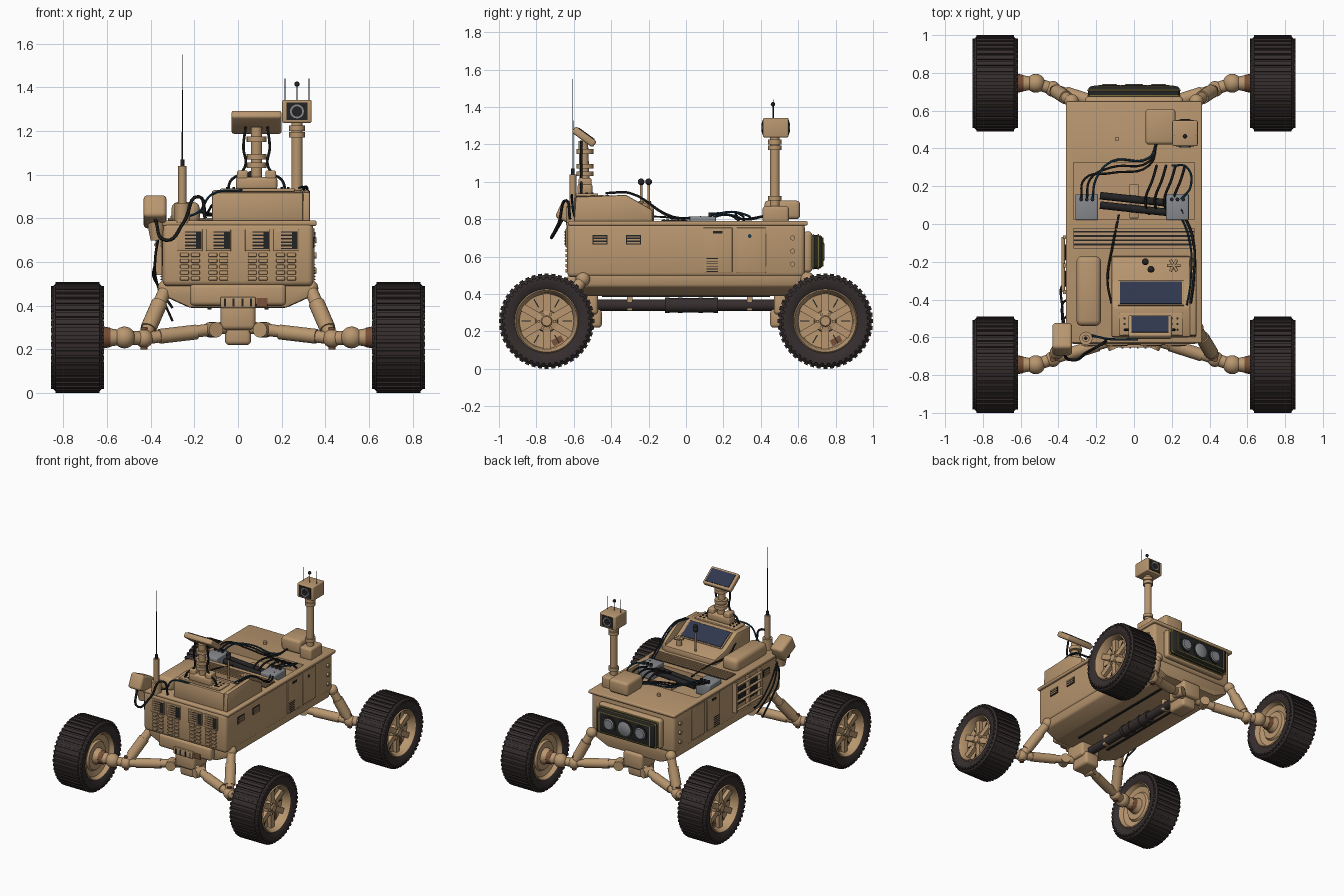
import bpy, bmesh, math
from mathutils import Vector, Matrix

default_cube = bpy.data.objects.get("Cube")
if default_cube:
    bpy.data.objects.remove(default_cube)


def material(name, red, green, blue):
    mat = bpy.data.materials.new(name)
    mat.use_nodes = True
    mat.diffuse_color = (red, green, blue, 1)
    shader = mat.node_tree.nodes["Principled BSDF"]
    shader.inputs["Base Color"].default_value = (red, green, blue, 1)
    shader.inputs["Roughness"].default_value = 0.7
    return mat


TAN = material("desert tan", .48, .307, .16)
RUBBER = material("tyre rubber", .037, .027, .027)
BLACK = material("black plastic", .018, .017, .018)
SCREEN = material("screen blue", .028, .038, .075)
GREY = material("light grey", .24, .25, .27)
RUST = material("rust brown", .19, .08, .04)
BLUE = material("blue cable", .01, .045, .08)
YELLOW = material("olive yellow", .30, .25, .06)


def finish(name, bm, mat):
    bmesh.ops.recalc_face_normals(bm, faces=bm.faces)
    mesh = bpy.data.meshes.new(name)
    bm.to_mesh(mesh)
    bm.free()
    mesh.materials.append(mat)
    obj = bpy.data.objects.new(name, mesh)
    bpy.context.collection.objects.link(obj)
    return obj


def box(name, center, size, mat, bevel=0, tilt=0):
    bm = bmesh.new()
    bmesh.ops.create_cube(bm, size=1, matrix=Matrix.Diagonal((*size, 1)))
    if bevel:
        bmesh.ops.bevel(bm, geom=bm.edges[:], offset=bevel, segments=3, profile=.5, affect='EDGES')
    bm.transform(Matrix.Translation(center) @ Matrix.Rotation(math.radians(tilt), 4, 'X'))
    return finish(name, bm, mat)


def rod(name, start, end, radius, mat, end_radius=None, sides=20):
    start, end = Vector(start), Vector(end)
    turn = (end - start).to_track_quat('Z', 'Y').to_matrix().to_4x4()
    bm = bmesh.new()
    bmesh.ops.create_cone(bm, cap_ends=True, segments=sides, radius1=radius,
                          radius2=radius if end_radius is None else end_radius,
                          depth=(end - start).length,
                          matrix=Matrix.Translation((start + end) / 2) @ turn)
    return finish(name, bm, mat)


def ball(name, center, radius, mat):
    bm = bmesh.new()
    bmesh.ops.create_uvsphere(bm, u_segments=20, v_segments=12, radius=radius,
                              matrix=Matrix.Translation(center))
    return finish(name, bm, mat)


def prism(name, outline, along, low, high, mat, bevel=0):
    bm = bmesh.new()
    place = (lambda a, b: (low, a, b)) if along == 'X' else (lambda a, b: (a, low, b))
    face = bm.faces.new([bm.verts.new(place(a, b)) for a, b in outline])
    moved = bmesh.ops.extrude_face_region(bm, geom=[face])["geom"]
    shift = Vector((high - low, 0, 0) if along == 'X' else (0, high - low, 0))
    bmesh.ops.translate(bm, vec=shift, verts=[v for v in moved if isinstance(v, bmesh.types.BMVert)])
    if bevel:
        bmesh.ops.bevel(bm, geom=bm.edges[:], offset=bevel, segments=2, profile=.5, affect='EDGES')
    return finish(name, bm, mat)


def lathe(name, center, side, profile, mat):
    """Turn (offset, radius) points about the x axis."""
    bm = bmesh.new()
    verts = [bm.verts.new((side * offset, 0, radius)) for offset, radius in profile]
    edges = [bm.edges.new(pair) for pair in zip(verts, verts[1:])]
    bmesh.ops.spin(bm, geom=verts + edges, axis=(1, 0, 0), cent=(0, 0, 0),
                   angle=math.tau, steps=48, use_merge=True)
    bmesh.ops.remove_doubles(bm, verts=bm.verts[:], dist=.0005)
    bm.transform(Matrix.Translation(center))
    return finish(name, bm, mat)


def radial(name, center, count, offset, size, mat, phase=0):
    """Ring of boxes about the x axis, all in one mesh."""
    bm = bmesh.new()
    for i in range(count):
        spin = Matrix.Rotation(math.tau * (i + phase) / count, 4, 'X')
        bmesh.ops.create_cube(bm, size=1, matrix=Matrix.Translation(center) @ spin
                              @ Matrix.Translation(offset) @ Matrix.Diagonal((*size, 1)))
    return finish(name, bm, mat)


def cable(name, points, mat, radius=.006):
    curve = bpy.data.curves.new(name, 'CURVE')
    curve.dimensions = '3D'
    curve.materials.append(mat)
    curve.bevel_depth, curve.bevel_resolution, curve.resolution_u = radius, 1, 6
    spline = curve.splines.new('BEZIER')
    spline.bezier_points.add(len(points) - 1)
    for knot, co in zip(spline.bezier_points, points):
        knot.co = co
        knot.handle_left_type = knot.handle_right_type = 'AUTO'
    bpy.context.collection.objects.link(bpy.data.objects.new(name, curve))


# Hull with an open equipment bay
hull = box("hull", (0, 0, .635), (.69, 1.27, .29), TAN, .025)
lid = box("deck_lid", (0, .01, .778), (.72, 1.28, .024), TAN, .008)
cutter = box("bay_cutter", (0, .175, .80), (.64, .30, .16), TAN)
cutter.hide_render = True
for part in (hull, lid):
    cut = part.modifiers.new("bay", 'BOOLEAN')
    cut.operation, cut.object, cut.solver = 'DIFFERENCE', cutter, 'EXACT'
    bpy.context.view_layer.objects.active = part
    bpy.ops.object.modifier_apply(modifier=cut.name)
bpy.data.objects.remove(cutter)
prism("belly", [(-.34, .51), (-.33, .44), (-.22, .39), (.22, .39), (.33, .44), (.34, .51)],
      'Y', -.59, .62, TAN, .012)
for side in (-1, 1):
    box("belly_groove", (side * .13, 0, .388), (.018, .9, .008), BLACK)
box("front_bumper", (0, -.61, .45), (.44, .06, .10), TAN, .02)
box("bumper_plate", (0, -.645, .415), (.16, .02, .05), TAN, .005)
box("bumper_rust_patch", (.11, -.638, .415), (.05, .008, .04), RUST)
for x in (-.06, -.02, .02, .06):
    box("bumper_slot", (x, -.655, .415), (.01, .006, .035), BLACK)

# Front vents and louvre tiles
for x in (-.22, -.09, .09, .22):
    box("vent_frame", (x, -.637, .70), (.115, .014, .10), TAN, .004)
    box("vent_dark", (x + .015, -.643, .70), (.075, .006, .08), BLACK)
    for row in range(5):
        box("vent_slat", (x - .008, -.645, .668 + row * .016), (.07, .01, .009), TAN)
        for half in (-.025, .025):
            box("louvre_tile", (x + half, -.637, .525 + row * .027), (.04, .016, .018), TAN, .004)

# Side vents, doors and fittings
for side in (-1, 1):
    for y in (-.46, -.28):
        box("side_vent", (side * .346, y, .69), (.008, .08, .05), BLACK)
        for row in range(3):
            box("side_slat", (side * .35, y, .675 + row * .015), (.008, .07, .008), TAN)
    for y in (.17, .35):
        box("side_door", (side * .346, y, .635), (.01, .155, .24), TAN, .003)
    for row in range(6):
        box("door_slot", (side * .352, .14, .52 + row * .014), (.004, .06, .004), BLACK)
    box("side_latch", (side * .352, .17, .73), (.006, .05, .015), BLACK)
    for z in (.56, .63, .70):
        rod("side_bolt", (side * .34, .57, z), (side * .36, .57, z), .013, TAN)
rod("blue_marker", (.35, .34, .71), (.356, .34, .71), .01, BLUE)
for z in (.56, .62, .68, .74):
    rod("side_rack_rail", (-.375, -.36, z), (-.375, -.07, z), .009, TAN)
for y in (-.36, -.22, -.07):
    box("side_rack_post", (-.362, y, .65), (.03, .02, .22), TAN)
for y in (-.29, -.15):
    box("side_rack_pack", (-.354, y, .65), (.02, .09, .13), BLACK, .005)

# Deck louvres
box("louvre_bed", (0, -.075, .792), (.64, .11, .006), BLACK)
for row in range(5):
    box("louvre_slat", (0, -.12 + row * .0225, .797), (.64, .013, .01), TAN)
rod("rear_deck_plug", (-.09, .45, .785), (-.09, .45, .81), .012, TAN)

# Equipment in the bay
for x in (-.25, .23):
    box("bay_unit", (x, .09, .77), (.12, .14, .09), GREY, .008)
    for step in (-.03, 0, .03):
        rod("bay_plug", (x + step, .13, .81), (x + step, .13, .835), .01, BLACK)
for drop in (0, .05):
    rod("bay_tube", (-.18, .15 - drop, .77), (.19, .11 - drop, .77), .02, BLACK)
box("bay_bracket", (0, .12, .74), (.05, .18, .05), TAN, .005)

# Control console
prism("console", [(-.60, .77), (-.60, .92), (-.44, .93), (-.30, .85), (-.17, .83), (-.17, .77)],
      'X', -.12, .30, TAN, .012)
prism("console_cheek", [(-.60, .77), (-.59, .92), (-.32, .93), (-.18, .85), (-.18, .77)],
      'X', .295, .33, TAN, .008)
box("console_bezel", (.09, -.367, .89), (.35, .15, .012), TAN, .003, -30)
box("console_screen", (.09, -.365, .896), (.33, .135, .008), SCREEN, 0, -30)
box("keypad", (.09, -.53, .93), (.34, .12, .016), TAN, .005)
for x in (-.05, -.02, .20, .23):
    for y in (-.56, -.53, -.50):
        rod("keypad_button", (x, y, .93), (x, y, .943), .006, BLACK, sides=10)
for x, y in ((.06, -.20), (.09, -.24)):
    rod("joystick", (x, y, .84), (x, y, .99), .007, TAN)
    ball("joystick_knob", (x, y, 1), .018, BLACK)
rod("valve_stem", (.21, -.22, .84), (.21, -.22, .89), .02, TAN)
for i in range(3):
    turn = math.pi * i / 3
    reach = Vector((math.cos(turn), math.sin(turn), 0)) * .035
    rod("valve_handle", Vector((.21, -.22, .89)) - reach, Vector((.21, -.22, .89)) + reach, .008, TAN)

# Monitor on its stand
box("stand_foot", (.085, -.54, .96), (.19, .08, .06), TAN, .015)
for side in (-1, 1):
    box("stand_clamp", (.085 + side * .065, -.54, .99), (.05, .07, .06), TAN, .01)
    cable("monitor_cable", [(.085 + side * across, -.56, z) for across, z in
          ((.05, 1.22), (.06, 1.12), (.05, 1.05), (.07, 1.01), (.12, .97), (.13, .90))], BLACK, .007)
rod("stand_column", (.085, -.54, .95), (.085, -.55, 1.22), .026, TAN)
for z in (1.03, 1.07, 1.15):
    rod("stand_collar", (.085, -.54, z), (.085, -.54, z + .025), .045, TAN)
box("monitor", (.085, -.545, 1.24), (.23, .14, .04), TAN, .012, -36)
box("monitor_screen", (.085, -.532, 1.257), (.195, .105, .006), SCREEN, 0, -36)

# Storage bin, whip aerial and front sensor
box("storage_bin", (-.24, -.355, .825), (.13, .37, .10), TAN, .03)
rod("aerial_foot", (-.255, -.605, .78), (-.255, -.605, .87), .035, TAN)
rod("aerial_base", (-.255, -.605, .86), (-.255, -.605, 1.04), .019, TAN)
rod("aerial_spring", (-.255, -.605, 1.04), (-.255, -.605, 1.07), .009, BLACK)
rod("aerial_whip", (-.255, -.605, 1.06), (-.255, -.605, 1.55), .003, BLACK, .0015, 8)
box("sensor_head", (-.38, -.61, .83), (.105, .15, .11), TAN, .018, -25)
rod("sensor_neck", (-.37, -.60, .70), (-.375, -.60, .80), .03, TAN, .045)
rod("sensor_arm", (-.37, -.60, .74), (-.28, -.58, .74), .025, TAN)

# Camera mast, with a lens on the front and the back
box("mast_box", (.14, .515, .85), (.16, .19, .10), TAN, .02)
box("mast_foot", (.27, .48, .825), (.10, .14, .09), TAN, .015)
rod("mast", (.27, .475, .80), (.27, .475, 1.25), .026, TAN)
for z in (.90, 1.17, 1.20):
    rod("mast_collar", (.27, .475, z), (.27, .475, z + .025), .036, TAN)
box("camera_head", (.27, .48, 1.29), (.135, .135, .105), TAN, .008)
for face in (-1, 1):
    def ahead(depth):
        return (.27, .48 + face * depth, 1.29)
    box("camera_face", ahead(.068), (.095, .006, .08), BLACK)
    rod("camera_ring", ahead(.069), ahead(.074), .032, GREY)
    rod("camera_lens", ahead(.073), ahead(.076), .024, BLACK)
rod("camera_stalk", (.27, .465, 1.34), (.27, .465, 1.41), .002, BLACK)
ball("camera_beacon", (.27, .465, 1.415), .012, BLACK)
for x in (.215, .325):
    rod("camera_whisker", (x, .47, 1.32), (x, .47, 1.44), .0015, BLACK, sides=8)

# Rear light cluster
box("cluster_rim", (0, .65, .625), (.52, .05, .22), TAN, .02)
box("cluster_case", (0, .685, .625), (.485, .09, .18), BLACK, .02)
for y in (.68, .708):
    box("cluster_trim", (0, y, .625), (.495, .008, .19), YELLOW, .003)
for x, radius in ((-.13, .05), (0, .06), (.13, .05)):
    rod("lamp_ring", (x, .72, .625), (x, .735, .625), radius + .008, BLACK)
    rod("lamp_lens", (x, .73, .625), (x, .741, .625), radius, GREY, radius * .7)
for side in (-1, 1):
    box("cluster_line", (0, .73, .625 + side * .075), (.42, .008, .006), YELLOW)
    box("cluster_end_line", (side * .21, .73, .625), (.006, .008, .15), YELLOW)

# Drive line and gearboxes
rod("drive_shaft", (0, -.55, .34), (0, .58, .34), .03, RUBBER)
rod("shaft_sleeve", (0, -.11, .34), (0, .17, .34), .038, RUBBER)
for y in (-.10, -.03, .08, .16):
    rod("shaft_collar", (0, y - .012, .34), (0, y + .012, .34), .042, RUBBER)
for y in (-.30, .34):
    box("shaft_hanger", (0, y, .36), (.05, .03, .10), TAN, .006)
for end in (-1, 1):
    box("gearbox", (0, end * .555, .35), (.16, .17, .12), TAN, .02)
    box("gearbox_sump", (0, end * .53, .27), (.12, .16, .10), TAN, .02)

# Wheels and suspension at each corner
tyre_profile = [(.10, .165), (.118, .19), (.12, .225), (.10, .247)]
tyre_profile += [(-offset, radius) for offset, radius in reversed(tyre_profile)]
for side, end in ((1, 1), (1, -1), (-1, 1), (-1, -1)):
    hub = Vector((side * .735, end * .745, .255))
    lathe("tyre", hub, side, tyre_profile + tyre_profile[:1], RUBBER)
    radial("tread", hub, 44, (0, 0, .245), (.20, .022, .02), RUBBER)
    radial("shoulder_lugs", hub, 44, (0, 0, .226), (.241, .018, .02), RUBBER)
    lathe("rim", hub, side, [(.10, .175), (.112, .165), (.09, .152), (.05, .145), (.045, .06),
          (.075, .055), (.08, .03), (.09, .025), (.09, 0)], TAN)
    lathe("inner_rim", hub, side, [(-.10, .175), (-.11, .165), (-.08, .15), (-.07, .11), (-.085, .10),
          (-.085, .06), (-.12, .05), (-.12, 0)], TAN)
    radial("spokes", hub, 6, (side * .06, 0, .10), (.03, .04, .10), TAN)
    radial("spoke_slots", hub, 6, (side * .05, 0, .11), (.006, .006, .05), BLACK, .5)
    radial("rust_patch", hub, 1, (side * .049, 0, .12), (.006, .06, .035), RUST, .58)
    radial("wheel_bolts", hub, 6, (side * .08, 0, .042), (.016, .014, .014), TAN, .5)

    def corner(x, y, z):
        return (side * x, end * y, z)

    joint, yoke = corner(.52, .745, .255), corner(.43, .715, .25)
    strut_y = .65 if end > 0 else .55
    rod("axle_stub", corner(.63, .745, .255), joint, .05, TAN, .03)
    rod("axle_seal", corner(.63, .745, .255), corner(.585, .745, .255), .053, RUST, .044)
    ball("ball_joint", joint, .05, TAN)
    rod("knuckle", joint, yoke, .032, TAN)
    ball("yoke", yoke, .042, TAN)
    rod("lower_arm", yoke, corner(.06, .60, .30), .028, TAN)
    rod("arm_sleeve", corner(.36, .694, .26), corner(.19, .64, .28), .034, TAN)
    rod("arm_pin", corner(.13, .59, .29), corner(.10, .66, .29), .035, TAN)
    top = Vector(corner(.33, strut_y, .48))
    rod("strut", yoke, top, .03, TAN)
    rod("strut_sleeve", top.lerp(Vector(yoke), .8), top.lerp(Vector(yoke), .3), .037, TAN)
    ball("strut_mount", top, .038, TAN)
    rod("pivot_bolt", corner(.43, .715, .20), corner(.43, .715, .30), .016, RUST)

# Loose cables
for i in range(4):
    x = .12 + i * .05
    cable("bay_cable", [(x, .31, .76), (x - .02, .24, .82), (x - .06, .12, .80), (x - .04, .05, .76)], BLACK, .007)
for i in range(3):
    cable("loop_cable", [(-.28 + i * .03, .13, .82), (-.26 + i * .03, .24, .84), (-.12, .27 + i * .03, .82),
          (.08, .31 + i * .02, .80), (.12, .43, .82)], BLUE if i == 2 else BLACK)
cable("bay_blue_cable", [(.25, .13, .83), (.30, .20, .83), (.28, .30, .80), (.20, .31, .76)], BLUE)
cable("deck_cable_right", [(.25, .08, .81), (.31, -.07, .81), (.315, -.30, .94), (.30, -.42, .94)], BLACK, .007)
cable("deck_blue_cable", [(.24, .06, .81), (.29, -.07, .815), (.30, -.30, .94), (.28, -.43, .94)], BLUE, .005)
cable("deck_cable_left", [(-.08, .05, .78), (-.11, -.10, .81), (-.14, -.30, .82), (-.12, -.42, .86)], BLACK)
cable("front_blue_cable", [(.02, -.61, .93), (-.12, -.61, .91), (-.18, -.60, .83), (-.27, -.58, .80)], BLUE)
cable("sensor_loop", [(-.38, -.66, .80), (-.33, -.72, .70), (-.25, -.68, .78), (-.18, -.64, .90),
      (-.15, -.62, .80)], BLACK, .008)
for i in range(3):
    cable("hanging_cable", [(-.36, -.58, .74), (-.38, -.56 + i * .06, .60), (-.37, -.50 + i * .09, .50),
          (-.30, -.48 + i * .06, .33 + i * .06)], BLACK)

# Turn curves into meshes and shade
bpy.ops.object.select_all(action='DESELECT')
for obj in bpy.context.collection.objects:
    if obj.type in {'MESH', 'CURVE'}:
        obj.select_set(True)
        bpy.context.view_layer.objects.active = obj
bpy.ops.object.convert(target='MESH')
bpy.ops.object.shade_smooth_by_angle(angle=math.radians(35))
